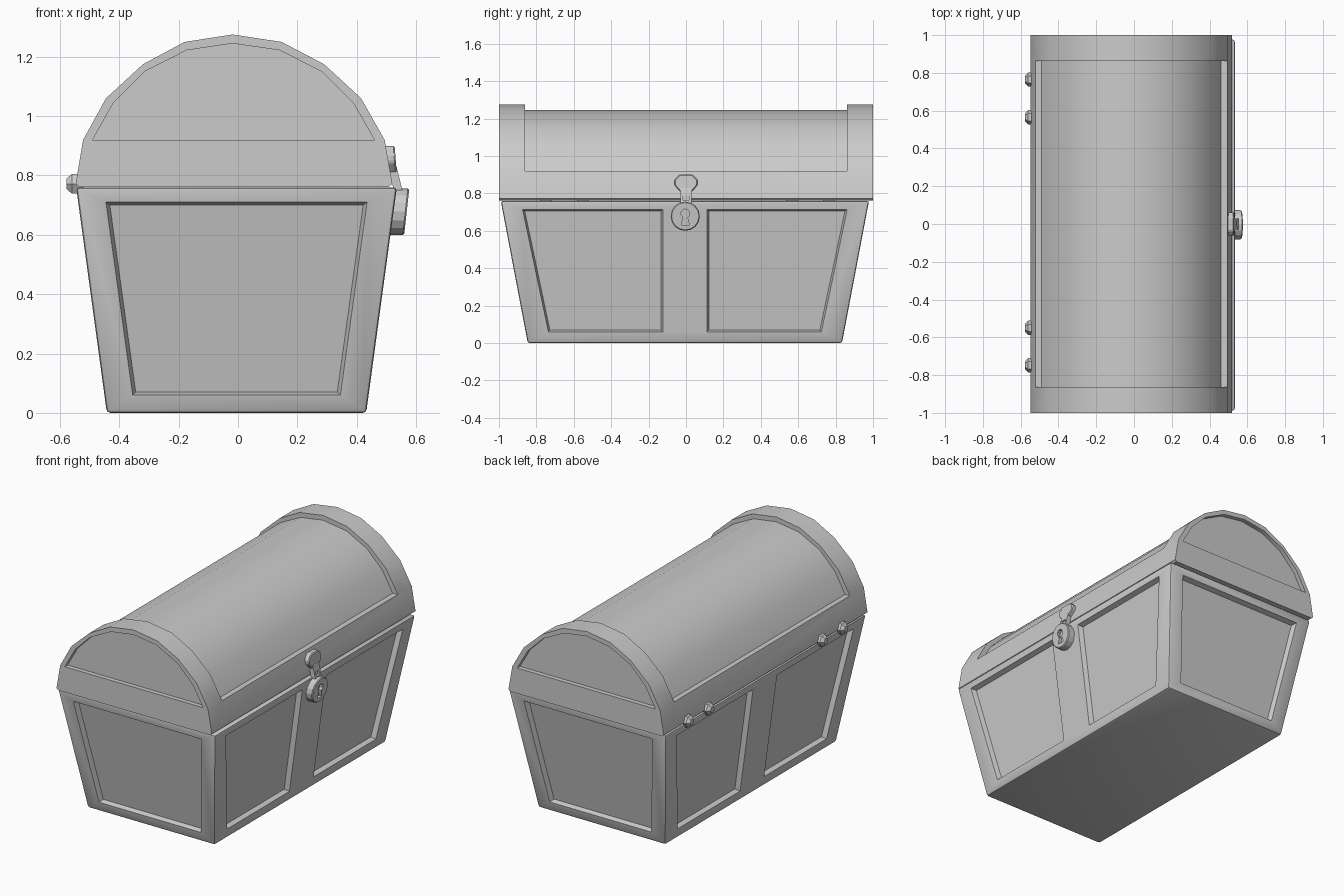
import bpy, bmesh, math

if "Cube" in bpy.data.objects:
    bpy.data.objects.remove(bpy.data.objects["Cube"])

CX, CY = -0.005, -0.006          # centre of the body


def loft(name, rings):
    """Closed solid through rings of equal length, capped at both ends."""
    bm = bmesh.new()
    vs = [[bm.verts.new(p) for p in r] for r in rings]
    n = len(vs[0])
    for a, b in zip(vs, vs[1:]):
        for i in range(n):
            j = (i + 1) % n
            bm.faces.new((a[i], a[j], b[j], b[i]))
    bm.faces.new(vs[0])
    bm.faces.new(vs[-1])
    bmesh.ops.recalc_face_normals(bm, faces=bm.faces)
    me = bpy.data.meshes.new(name)
    bm.to_mesh(me)
    bm.free()
    ob = bpy.data.objects.new(name, me)
    bpy.context.collection.objects.link(ob)
    return ob


def select(ob):
    bpy.ops.object.select_all(action='DESELECT')
    ob.select_set(True)
    bpy.context.view_layer.objects.active = ob


def cut(ob, cutter):
    select(ob)
    m = ob.modifiers.new("cut", 'BOOLEAN')
    m.operation, m.solver, m.object = 'DIFFERENCE', 'EXACT', cutter
    bpy.ops.object.modifier_apply(modifier=m.name)
    bpy.data.objects.remove(cutter)


def bevel(ob, width, segments=1):
    select(ob)
    m = ob.modifiers.new("bevel", 'BEVEL')
    m.width, m.segments, m.limit_method = width, segments, 'ANGLE'
    bpy.ops.object.modifier_apply(modifier=m.name)


def smooth(ob, deg=35):
    select(ob)
    bpy.ops.object.shade_smooth_by_angle(angle=math.radians(deg))


def scaled(pts, k):
    cu = sum(p[0] for p in pts) / len(pts)
    cz = sum(p[1] for p in pts) / len(pts)
    return [(cu + (u - cu) * k, cz + (z - cz) * k) for u, z in pts]


# Tapered body
def half_x(z): return 0.437 + 0.136 * z
def half_y(z): return 0.84 + 0.19 * z


body = loft("chest_body", [
    [(CX + sx * half_x(z), CY + sy * half_y(z), z)
     for sx, sy in ((-1, -1), (1, -1), (1, 1), (-1, 1))] for z in (0, 0.76)])
bevel(body, 0.012, 2)

# Recessed panels: one on each end, two on each long side
end_panel = [(-0.445, 0.71), (0.435, 0.71), (0.345, 0.06), (-0.355, 0.06)]
side_panel = [(0.118, 0.715), (0.868, 0.715), (0.73, 0.06), (0.118, 0.06)]
steps = ((0.02, 1.02), (-0.03, 0.97))
for s in (-1, 1):
    cut(body, loft("end_cutter", [
        [(u, CY + s * (half_y(z) + o), z) for u, z in scaled(end_panel, k)]
        for o, k in steps]))
    for t in (-1, 1):
        cut(body, loft("side_cutter", [
            [(CX + s * (half_x(z) + o), CY + t * u, z) for u, z in scaled(side_panel, k)]
            for o, k in steps]))
smooth(body)

# Domed lid
outer = [(-0.535, 0.762), (-0.547, 0.772), (-0.522, 0.92), (-0.445, 1.06), (-0.32, 1.175),
         (-0.18, 1.25), (-0.018, 1.275), (0.147, 1.25), (0.29, 1.175), (0.415, 1.06),
         (0.494, 0.92), (0.52, 0.772), (0.508, 0.762)]
inner = [(-0.49, 0.92), (-0.42, 1.045), (-0.315, 1.15), (-0.173, 1.222), (-0.018, 1.245),
         (0.14, 1.222), (0.282, 1.15), (0.388, 1.045), (0.46, 0.92)]


def prism_y(name, pts, y0, y1):
    return loft(name, [[(x, y, z) for x, z in pts] for y in (y0, y1)])


lid = prism_y("domed_lid", outer, -1, 1)
# Sunken barrel between the raised end bands
over = [((x + 0.015) * 1.4 - 0.015, 0.92 + (z - 0.92) * 1.4) for x, z in inner]
cut(lid, prism_y("barrel_cutter", inner + over[::-1], -0.862, 0.862))
# Sunken half-round end panels
for s in (-1, 1):
    cut(lid, prism_y("lid_end_cutter", inner, s * 0.972, s * 1.1))
smooth(lid)


# Latch parts: outlines in y-z, thickness following the wall slope
def slab(name, pts, back, front):
    return loft(name, [[(f(z), y, z) for y, z in pts] for f in (back, front)])


half = [(0.035, 0.9), (0.062, 0.872), (0.062, 0.845), (0.032, 0.81)]
knob = half + [(-y, z) for y, z in half[::-1]]
plate = slab("hasp_plate", knob, lambda z: 0.48, lambda z: 0.535 - 0.08 * (z - 0.81))
bevel(plate, 0.005)

strap = slab("hasp_strap", [(-0.03, 0.83), (0.03, 0.83), (0.03, 0.72), (-0.03, 0.72)],
             lambda z: 0.505 + 0.25 * (0.83 - z), lambda z: 0.534 + 0.25 * (0.83 - z))
cut(strap, slab("slot_cutter", [(-0.017, 0.788), (0.017, 0.788), (0.017, 0.762), (-0.017, 0.762)],
                lambda z: 0.536, lambda z: 0.6))

disc = [(-0.004 + 0.078 * math.cos(a), 0.678 + 0.078 * math.sin(a))
        for a in (2 * math.pi * i / 16 for i in range(16))]
lock = slab("round_lock", disc, lambda z: 0.505 + 0.11 * (z - 0.6), lambda z: 0.56 + 0.11 * (z - 0.6))
bevel(lock, 0.005)
hole = [(-0.004 + 0.024 * math.cos(a), 0.693 + 0.024 * math.sin(a))
        for a in (math.radians(-60 + 42 * i) for i in range(8))][:-1]
hole += [(-0.015, 0.672), (-0.026, 0.63), (0.018, 0.63)]
cut(lock, slab("keyhole_cutter", hole, lambda z: 0.54 + 0.11 * (z - 0.6), lambda z: 0.62))

# Hinge studs along the back seam
for i, y in enumerate((0.765, 0.565, -0.55, -0.748)):
    loft(f"hinge_stud_{i + 1}", [
        [(x, y + r * math.cos(a), 0.772 + r * math.sin(a))
         for a in (math.pi / 3 * k for k in range(6))]
        for x, r in ((-0.52, 0.038), (-0.56, 0.038), (-0.578, 0.02))])
